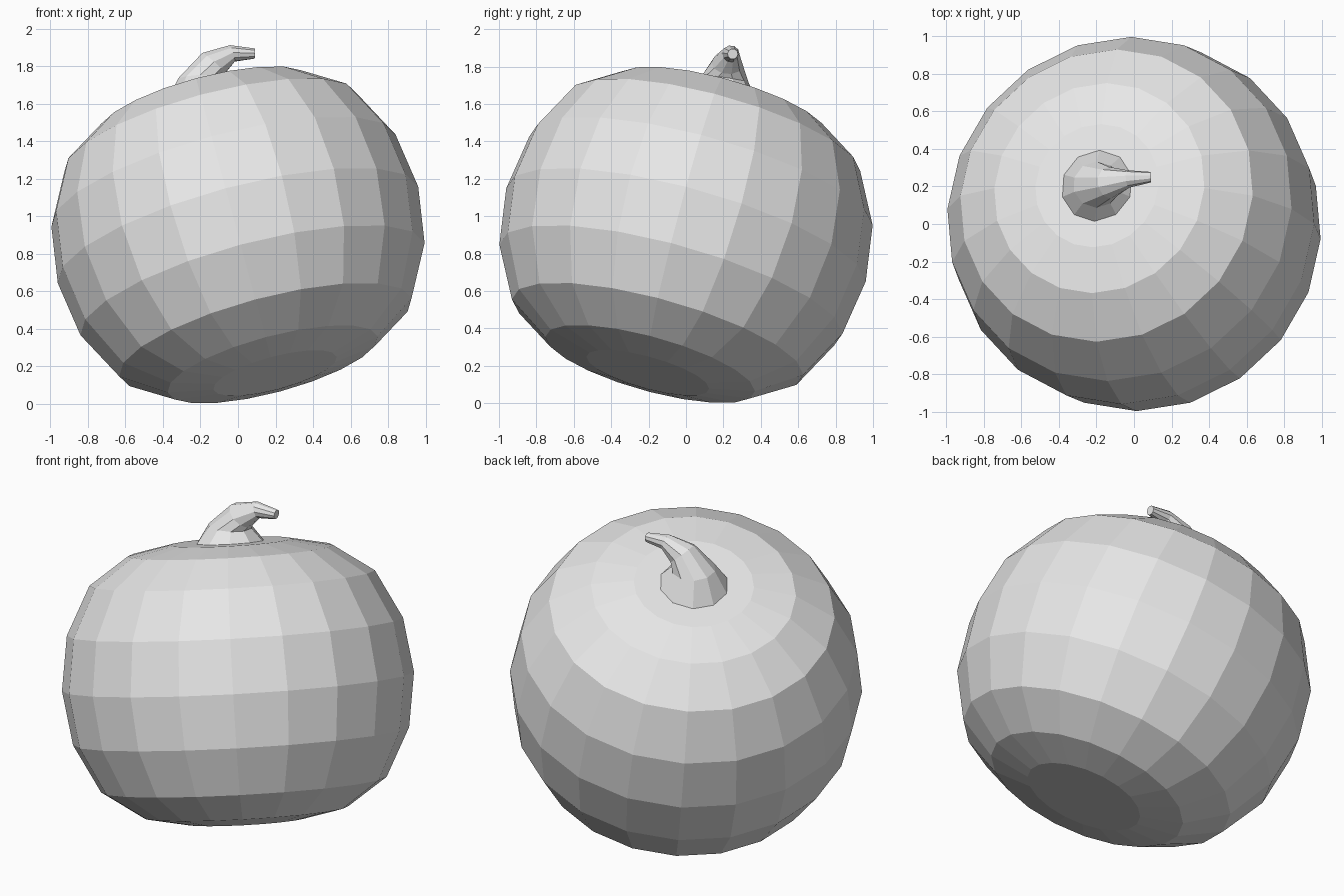
import bpy, bmesh, math
from mathutils import Vector, Matrix, Euler

if "Cube" in bpy.data.objects:
    bpy.data.objects.remove(bpy.data.objects["Cube"], do_unlink=True)

# One plain grey material
grey = bpy.data.materials.new("plain_grey")
grey.use_nodes = True
grey.diffuse_color = (0.8, 0.8, 0.8, 1)
bsdf = next(n for n in grey.node_tree.nodes if n.type == 'BSDF_PRINCIPLED')
bsdf.inputs["Base Color"].default_value = (0.8, 0.8, 0.8, 1)


def loft(name, rings, sides):
    """Skin (matrix, radius) rings with flat faces and close both ends with fans."""
    bm = bmesh.new()
    loops = []
    for mat, r in rings:
        loop = []
        for i in range(sides):
            a = math.tau * i / sides
            loop.append(bm.verts.new(mat @ Vector((r * math.sin(a), r * math.cos(a), 0))))
        loops.append(loop)
    for low, high in zip(loops, loops[1:]):
        for i in range(sides):
            j = (i + 1) % sides
            bm.faces.new((low[i], low[j], high[j], high[i]))
    for loop, (mat, r) in ((loops[0], rings[0]), (loops[-1], rings[-1])):
        centre = bm.verts.new(mat.translation)
        for i in range(sides):
            bm.faces.new((loop[i], loop[(i + 1) % sides], centre))
    bmesh.ops.recalc_face_normals(bm, faces=bm.faces)
    mesh = bpy.data.meshes.new(name)
    bm.to_mesh(mesh)
    bm.free()
    mesh.materials.append(grey)
    obj = bpy.data.objects.new(name, mesh)
    bpy.context.scene.collection.objects.link(obj)
    return obj


# Body: flattened sphere leaning to one side and backwards
tilt = Euler((math.radians(-15), math.radians(-15), 0)).to_matrix().to_4x4()
lean = Matrix.Translation((0, 0, 0.9)) @ tilt
upper = [(0.0, 0.995), (0.31, 0.95), (0.585, 0.807), (0.74, 0.58), (0.79, 0.34)]
profile = [(-h, r) for h, r in reversed(upper[1:])] + upper
loft("pumpkin_body", [(lean @ Matrix.Translation((0, 0, h)), r) for h, r in profile], 20)

# Stem: flared foot, then a curved taper bending towards +x
foot = lean @ Matrix.Translation((0, 0, 0.785))
path = [((-0.20, 0.21, 1.735), 0.125), ((-0.13, 0.22, 1.815), 0.085),
        ((-0.03, 0.24, 1.868), 0.047), ((0.09, 0.25, 1.867), 0.028)]
directions = [(-0.05, 0.15, 1), (0.65, 0.1, 0.75), (0.95, 0.1, 0.3), (1, 0.05, -0.05)]
rings = [(foot, 0.2)]
up = Vector((0, 0, 1))
for (point, radius), d in zip(path, directions):
    turn = up.rotation_difference(Vector(d)).to_matrix().to_4x4()
    rings.append((Matrix.Translation(point) @ turn, radius))
loft("stem", rings, 10)
